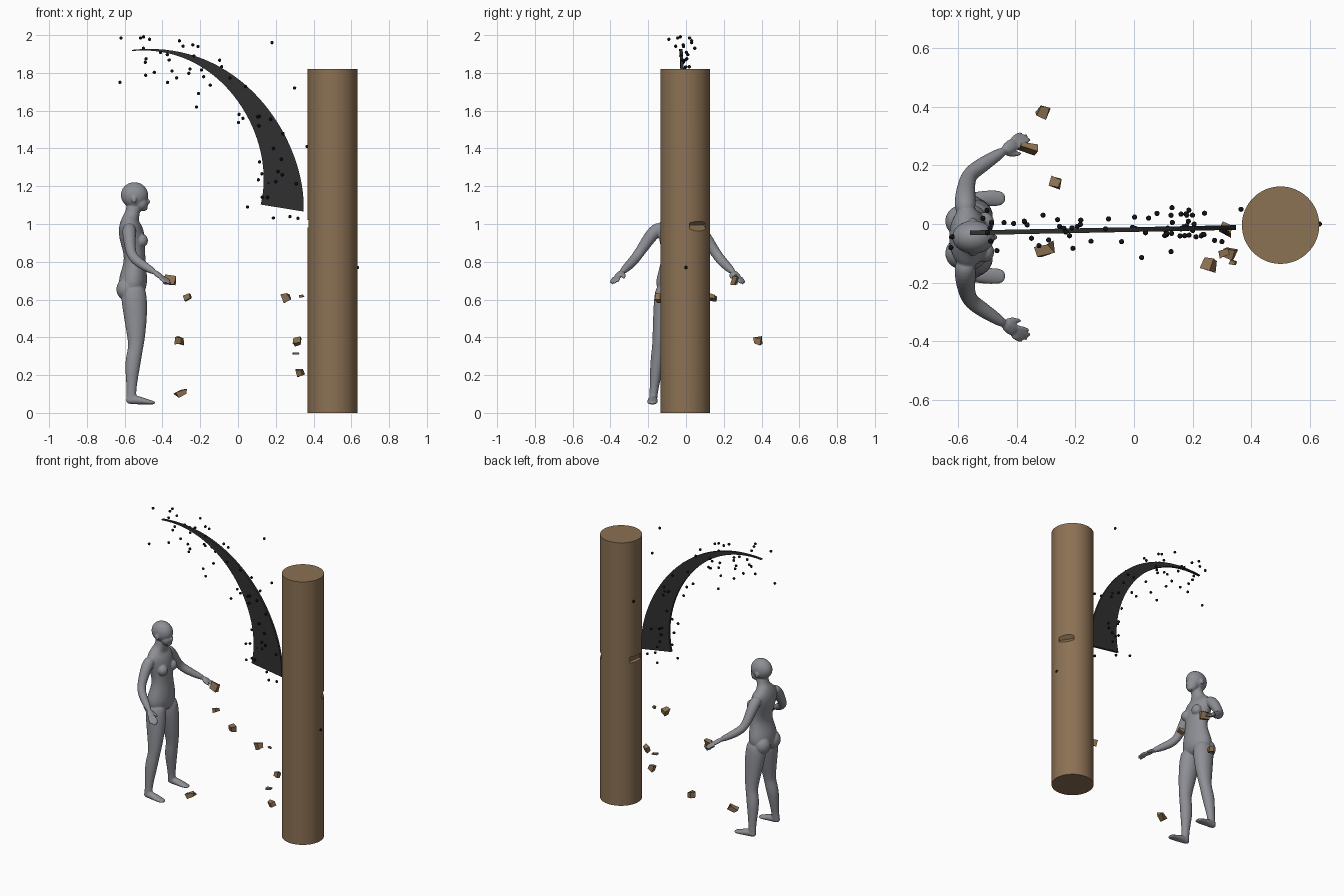
import bpy, bmesh, math, random
from mathutils import Vector, Matrix, Euler
from mathutils.geometry import interpolate_bezier

random.seed(7)
if "Cube" in bpy.data.objects:
    bpy.data.objects.remove(bpy.data.objects["Cube"])


def material(name, r, g, b):
    m = bpy.data.materials.new(name)
    m.use_nodes = True
    m.diffuse_color = (r, g, b, 1)
    m.node_tree.nodes["Principled BSDF"].inputs["Base Color"].default_value = (r, g, b, 1)
    return m


WOOD = material("wood brown", .26, .165, .088)
CHIP = material("chip brown", .26, .16, .08)
SKIN = material("figure grey", .27, .275, .30)
BLADE = material("charcoal", .03, .03, .03)
SPECK = material("near black", .01, .01, .012)


def finish(name, bm, mat):
    bmesh.ops.recalc_face_normals(bm, faces=bm.faces)
    mesh = bpy.data.meshes.new(name)
    bm.to_mesh(mesh)
    bm.free()
    mesh.materials.append(mat)
    ob = bpy.data.objects.new(name, mesh)
    bpy.context.collection.objects.link(ob)
    return ob


def activate(ob):
    bpy.ops.object.select_all(action="DESELECT")
    ob.select_set(True)
    bpy.context.view_layer.objects.active = ob


def apply_all(ob):
    activate(ob)
    for m in list(ob.modifiers):
        bpy.ops.object.modifier_apply(modifier=m.name)


def loft(bm, pts, ref, sides=16):
    """Tube through (x, y, z, half width, half height) stations."""
    centres = [Vector(p[:3]) for p in pts]
    rings = []
    for i, p in enumerate(pts):
        t = (centres[min(i + 1, len(pts) - 1)] - centres[max(i - 1, 0)]).normalized()
        side = t.cross(ref).normalized()
        up = side.cross(t)
        rings.append([bm.verts.new(centres[i] + side * p[3] * math.cos(a) + up * p[4] * math.sin(a))
                      for a in (k * math.tau / sides for k in range(sides))])
    for lo, hi in zip(rings, rings[1:]):
        for k in range(sides):
            j = (k + 1) % sides
            bm.faces.new((lo[k], lo[j], hi[j], hi[k]))
    bm.faces.new(rings[0])
    bm.faces.new(rings[-1])


def ball(bm, centre, radii):
    mat = Matrix.Translation(centre) @ Matrix.Diagonal((*radii, 1))
    bmesh.ops.create_uvsphere(bm, u_segments=20, v_segments=12, radius=1, matrix=mat)


X, Z = Vector((1, 0, 0)), Vector((0, 0, 1))

# Standing figure facing +x: stations are (z, back, front, side offset, half width)
bm = bmesh.new()


def stack(rows, s=1):
    loft(bm, [((b + f) / 2, c * s, z, w, (f - b) / 2) for z, b, f, c, w in rows], X)


stack([(.61, -.60, -.51, 0, .06), (.65, -.632, -.487, 0, .112), (.70, -.635, -.478, 0, .118),
       (.76, -.615, -.482, 0, .10), (.82, -.602, -.49, 0, .085), (.88, -.615, -.49, 0, .09),
       (.93, -.63, -.49, 0, .102), (.98, -.635, -.505, 0, .11), (1.01, -.625, -.52, 0, .10),
       (1.035, -.61, -.525, 0, .06), (1.06, -.595, -.518, 0, .038), (1.12, -.59, -.51, 0, .036)])
# Head, jaw and nose
ball(bm, (-.548, 0, 1.153), (.074, .058, .069))
ball(bm, (-.514, 0, 1.11), (.039, .042, .042))
ball(bm, (-.496, 0, 1.083), (.018, .022, .014))
ball(bm, (-.478, 0, 1.118), (.014, .009, .014))
ball(bm, (-.487, 0, 1.098), (.012, .016, .008))

for s in (1, -1):
    ball(bm, (-.55, .058 * s, 1.13), (.014, .007, .02))
    ball(bm, (-.51, .05 * s, .912), (.034, .036, .036))
    ball(bm, (-.59, .055 * s, .655), (.055, .055, .06))
    # Legs and feet
    stack([(.68, -.61, -.495, .06, .05), (.62, -.622, -.482, .064, .06), (.55, -.612, -.478, .073, .056),
           (.45, -.595, -.485, .086, .046), (.37, -.582, -.496, .097, .037), (.33, -.584, -.505, .101, .036),
           (.27, -.6, -.514, .107, .038), (.18, -.594, -.53, .118, .029), (.11, -.589, -.54, .126, .022),
           (.07, -.594, -.535, .129, .022), (.048, -.59, -.54, .129, .018)], s)
    loft(bm, [(-.595, .129 * s, .064, .018, .016), (-.555, .13 * s, .072, .023, .027),
              (-.50, .132 * s, .062, .029, .018), (-.46, .133 * s, .055, .028, .011),
              (-.438, .133 * s, .053, .019, .008)], Z)
    # Arms, palms and fingers
    loft(bm, [(x, y * s, z, r, r) for x, y, z, r in (
        (-.575, .075, .985, .034), (-.577, .122, .965, .038), (-.573, .17, .895, .032),
        (-.565, .21, .836, .027), (-.535, .235, .803, .028), (-.485, .268, .77, .023),
        (-.435, .30, .741, .016))], Z)
    loft(bm, [(-.445, .293 * s, .747, .017, .015), (-.425, .307 * s, .733, .024, .014),
              (-.402, .323 * s, .715, .023, .011)], Z)
    tips = [(-.355, .318, .692), (-.35, .335, .683), (-.361, .349, .679), (-.382, .356, .685)]
    for i, tip in enumerate(tips):
        base = Vector((-.41, .305, .725)).lerp(Vector((-.418, .334, .718)), i / 3)
        mid = base.lerp(Vector(tip), .5) + Z * .004
        loft(bm, [(p[0], p[1] * s, p[2], r, r) for p, r in ((base, .009), (mid, .009), (tip, .007))], Z, 10)
    loft(bm, [(-.44, .287 * s, .74, .012, .012), (-.41, .282 * s, .725, .01, .01),
              (-.382, .286 * s, .71, .007, .007)], Z, 10)
bmesh.ops.translate(bm, verts=bm.verts, vec=(0, -.045, 0))
figure = finish("standing_figure", bm, SKIN)
figure.modifiers.new("round", "SUBSURF").levels = 2
fuse = figure.modifiers.new("fuse", "REMESH")
fuse.mode, fuse.voxel_size = "VOXEL", .0045
relax = figure.modifiers.new("relax", "SMOOTH")
relax.factor, relax.iterations = .5, 5
apply_all(figure)
bpy.ops.object.shade_smooth()

# Wooden column with two axe-like notches
bm = bmesh.new()
RADIUS, HUB = .132, Vector((.5, -.004, 0))
bmesh.ops.create_cone(bm, cap_ends=True, segments=64, radius1=RADIUS, radius2=RADIUS, depth=1.82,
                      matrix=Matrix.Translation(HUB + Z * .91))
column = finish("wooden_column", bm, WOOD)


def notch(angle, z, width, depth, pitch):
    turn = Euler((0, math.radians(pitch), math.radians(angle))).to_matrix()
    out = Vector((math.cos(math.radians(angle)), math.sin(math.radians(angle)), 0))
    corner = HUB + out * (RADIUS - depth) + Z * z
    size = .16
    centre = corner + turn @ Vector((size / 2, 0, size / 2 if pitch > 30 else .02))
    cut = bmesh.new()
    bmesh.ops.create_cube(cut, size=1)
    height = size if pitch > 30 else .04
    bmesh.ops.transform(cut, verts=cut.verts, matrix=Matrix.Translation(centre) @ turn.to_4x4()
                        @ Matrix.Diagonal((size, width, height, 1)))
    cutter = finish("notch_cutter", cut, WOOD)
    cutter.hide_render = True
    mod = column.modifiers.new("notch", "BOOLEAN")
    mod.operation, mod.solver, mod.object = "DIFFERENCE", "EXACT", cutter
    apply_all(column)
    bpy.data.objects.remove(cutter)


notch(32, .994, .10, .025, 52)
notch(172, .985, .10, .022, 12)
activate(column)
bpy.ops.object.shade_smooth_by_angle(angle=math.radians(25))

# Curved slash trail: a thin crescent between two curves
STEPS = 40
outer = interpolate_bezier(*[Vector(p) for p in ((-.56, 1.922), (.04, 1.985), (.365, 1.42), (.347, 1.066))], STEPS)
inner = interpolate_bezier(*[Vector(p) for p in ((-.56, 1.916), (-.085, 1.96), (.21, 1.46), (.12, 1.103))], STEPS)
bm = bmesh.new()
loops = []
for o, i in zip(outer, inner):
    loops.append([bm.verts.new((p.x, -.03 + (p.x + .56) * .02 + d, p.y))
                  for p, d in ((o, -.008), (o, .008), (i, .008), (i, -.008))])
for a, b in zip(loops, loops[1:]):
    for k in range(4):
        j = (k + 1) % 4
        bm.faces.new((a[k], a[j], b[j], b[k]))
bm.faces.new(loops[0])
bm.faces.new(loops[-1])
finish("slash_trail", bm, BLADE)
activate(bpy.data.objects["slash_trail"])
bpy.ops.object.shade_smooth_by_angle(angle=math.radians(30))

# Specks scattered along the trail, plus a few set by hand
spots = [(-.5, -.03, 1.991), (.632, 0, .77), (.365, .05, 1.41), (.317, -.03, 1.03), (.05, .02, 1.09),
         (-.625, -.08, 1.75), (.18, .03, 1.96), (.3, -.06, 1.72), (-.22, -.04, 1.62), (-.31, .03, 1.97)]
for _ in range(64):
    k = random.randrange(STEPS)
    mid = (outer[k] + inner[k]) / 2
    x = mid.x + random.uniform(-.11, .07)
    z = min(mid.y + random.uniform(-.17, .09), 1.985)
    spots.append((max(x, -.62), random.gauss(-.015, .04), max(z, 1.03)))
bm = bmesh.new()
for spot in spots:
    bmesh.ops.create_icosphere(bm, subdivisions=2, radius=.009, matrix=Matrix.Translation(spot))
finish("dark_specks", bm, SPECK)

# Flying wood chips: position and size
chips = [((-.36, .26, .703), (.055, .02, .042)), ((-.267, .14, .61), (.034, .036, .026)),
         ((-.31, .385, .38), (.036, .036, .04)), ((-.3, -.087, .103), (.05, .038, .03)),
         ((.255, -.135, .61), (.045, .038, .038)), ((.338, -.132, .618), (.02, .014, .014)),
         ((.315, -.018, .38), (.036, .03, .034)), ((.306, -.1, .315), (.032, .02, .01)),
         ((.325, -.1, .213), (.034, .034, .036))]
for place, size in chips:
    bm = bmesh.new()
    bmesh.ops.create_cube(bm, size=1)
    for v in bm.verts:
        v.co += Vector([random.uniform(-.18, .18) for _ in range(3)])
    spin = Euler([random.uniform(-.45, .45) for _ in range(3)]).to_matrix().to_4x4()
    bmesh.ops.transform(bm, verts=bm.verts, matrix=Matrix.Translation(place) @ spin @ Matrix.Diagonal((*size, 1)))
    finish("wood_chip", bm, CHIP)
